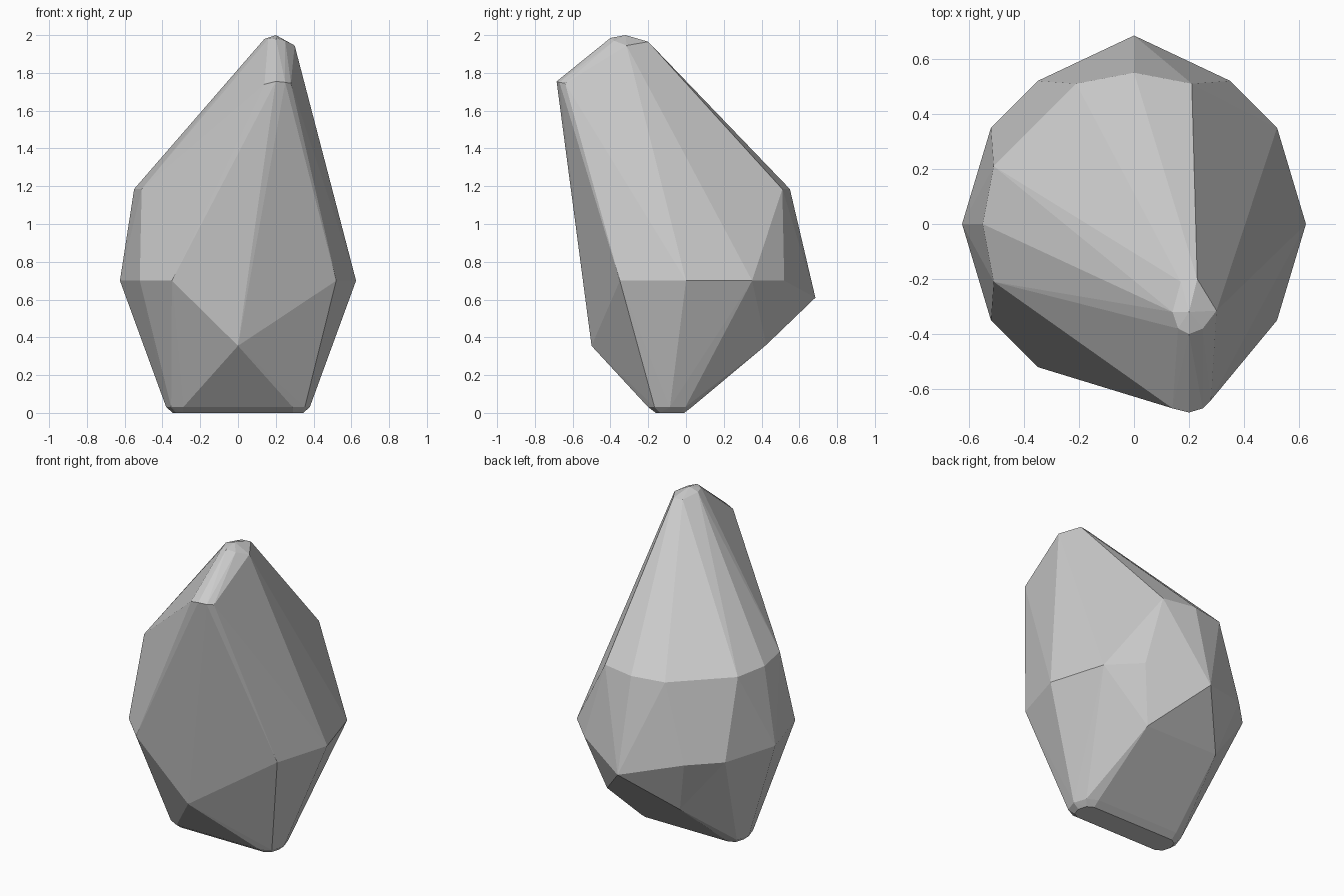
import bpy, bmesh
from math import cos, sin, tau

cube = bpy.data.objects.get("Cube")
if cube:
    bpy.data.objects.remove(cube, do_unlink=True)

stone = bpy.data.materials.new("stone_grey")
stone.use_nodes = True
grey = (0.6, 0.6, 0.6, 1)
stone.diffuse_color = grey
stone.node_tree.nodes["Principled BSDF"].inputs["Base Color"].default_value = grey


def ring(x, y, z, rx, ry, count=8):
    """Corners of a level oval."""
    return [(x + rx * cos(tau * i / count), y + ry * sin(tau * i / count), z)
            for i in range(count)]


def mirrored(points):
    """Points together with their copies across x = 0."""
    return points + [(-x, y, z) for x, y, z in points if x]


# widest belt of the boulder
points = mirrored([(0.625, 0, 0.7), (0.52, 0.35, 0.7), (0.52, -0.35, 0.7),
                   (0.35, 0.52, 0.7)]) + [(-0.35, -0.52, 0.7)]
# shoulder on the back and right
points += mirrored([(0, 0.55, 1.185), (0.21, 0.51, 1.185)])
points += [(-0.55, 0, 1.185), (-0.51, 0.21, 1.185), (-0.51, -0.21, 1.185)]
# lower bulges at the front and back
points += [(0, -0.5, 0.355), (0, 0.685, 0.61)]
points += mirrored([(0.255, 0.425, 0.36)])
# leaning rounded peak
points += [(0.2, -0.32, 2), (0.3, -0.315, 1.945), (0.14, -0.32, 1.98),
           (0.2, -0.4, 1.985), (0.16, -0.38, 1.98), (0.25, -0.38, 1.97),
           (0.17, -0.21, 1.965), (0.23, -0.2, 1.965)]
# overhanging brow
points += [(0.14, -0.67, 1.74), (0.2, -0.685, 1.755),
           (0.25, -0.67, 1.75), (0.28, -0.64, 1.745)]
# two rounded feet
points += mirrored(ring(0.29, -0.085, 0.03, 0.09, 0.115)
                   + ring(0.29, -0.085, 0, 0.055, 0.075))

# wrap everything in one faceted skin
bm = bmesh.new()
for p in points:
    bm.verts.new(p)
hull = bmesh.ops.convex_hull(bm, input=bm.verts[:])
loose = {g for g in hull["geom_interior"] + hull["geom_unused"]
         if isinstance(g, bmesh.types.BMVert)}
bmesh.ops.delete(bm, geom=list(loose), context="VERTS")
bmesh.ops.dissolve_limit(bm, angle_limit=0.02, verts=bm.verts[:], edges=bm.edges[:])
bmesh.ops.recalc_face_normals(bm, faces=bm.faces[:])
mesh = bpy.data.meshes.new("boulder")
bm.to_mesh(mesh)
bm.free()
mesh.materials.append(stone)
boulder = bpy.data.objects.new("boulder", mesh)
bpy.context.collection.objects.link(boulder)
